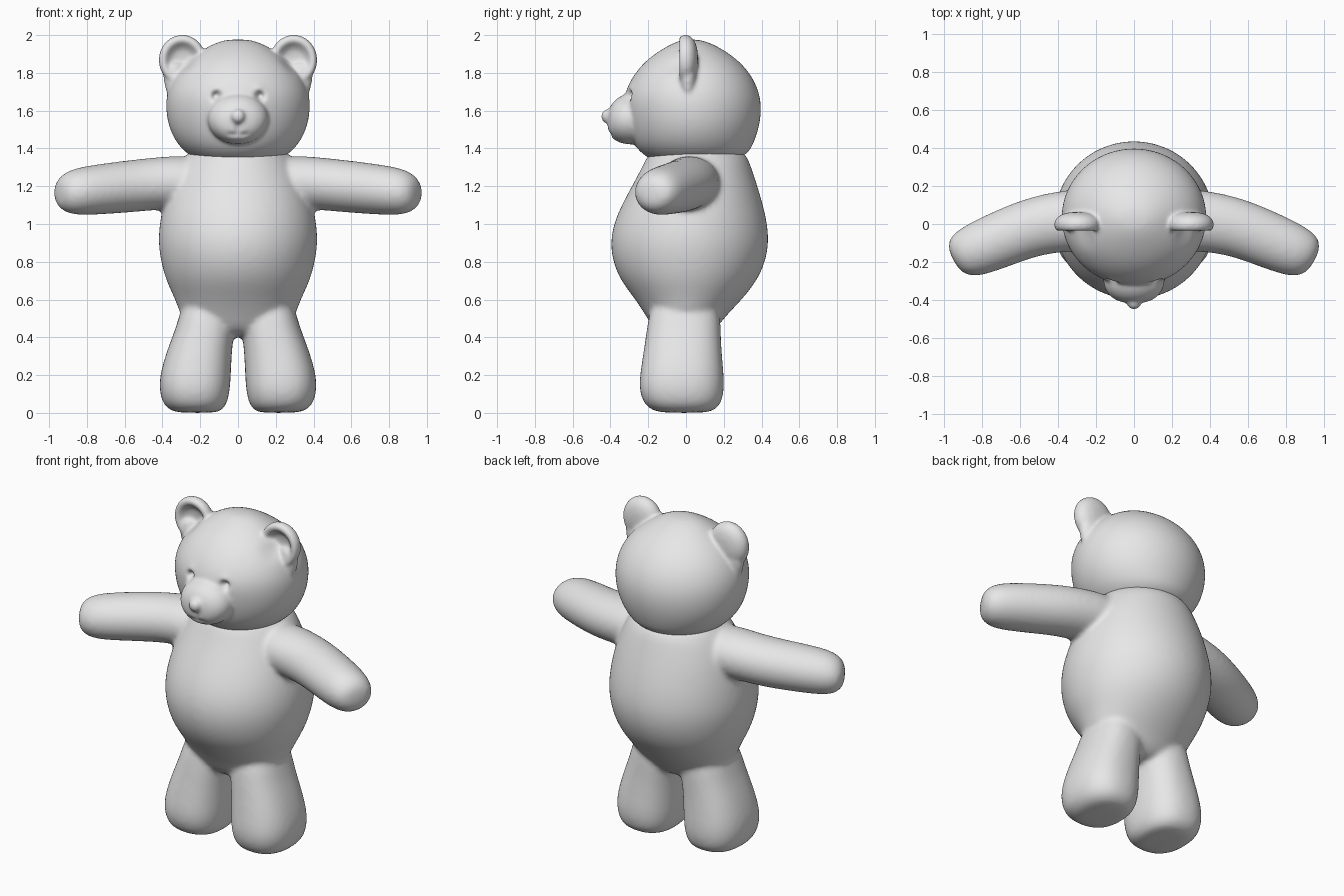
import bpy, bmesh, math
from mathutils import Vector

if "Cube" in bpy.data.objects:
    bpy.data.objects.remove(bpy.data.objects["Cube"])

plush = bpy.data.materials.new("plush_grey")
plush.diffuse_color = (0.8, 0.8, 0.8, 1)
plush.use_nodes = True
plush.node_tree.nodes["Principled BSDF"].inputs["Base Color"].default_value = plush.diffuse_color
X, Y, Z = Vector((1, 0, 0)), Vector((0, 1, 0)), Vector((0, 0, 1))


def loft(bm, rings, power=2.0, n=24):
    """Closed tube through rings of (centre, u radius vector, v radius vector)."""
    def se(t):
        return math.copysign(abs(t) ** (2 / power), t)
    loops = []
    for c, u, v in rings:
        angs = [2 * math.pi * i / n for i in range(n)]
        loops.append([bm.verts.new(Vector(c) + u * se(math.cos(a)) + v * se(math.sin(a)))
                      for a in angs])
    for a, b in zip(loops, loops[1:]):
        for i in range(n):
            j = (i + 1) % n
            bm.faces.new((a[i], a[j], b[j], b[i]))
    bm.faces.new(loops[0][::-1])
    bm.faces.new(loops[-1])


def stacked(bm, rows, cx=0.0, power=2.0):
    """Upright part from rows of (z, front y, back y, left x, right x)."""
    loft(bm, [((cx + (l + r) / 2, (f + b) / 2, z), X * (r - l) / 2, Y * (b - f) / 2)
              for z, f, b, l, r in rows], power)


def finish(bm, name, voxel, smooth):
    """Fuse the overlapping volumes into one soft skin."""
    bmesh.ops.recalc_face_normals(bm, faces=bm.faces)
    me = bpy.data.meshes.new(name)
    bm.to_mesh(me)
    bm.free()
    ob = bpy.data.objects.new(name, me)
    bpy.context.collection.objects.link(ob)
    m = ob.modifiers.new("round", 'SUBSURF')
    m.levels = m.render_levels = 2
    m = ob.modifiers.new("fuse", 'REMESH')
    m.mode = 'VOXEL'
    m.voxel_size = voxel
    m = ob.modifiers.new("soften", 'SMOOTH')
    m.factor, m.iterations = 0.5, smooth
    bpy.ops.object.select_all(action='DESELECT')
    bpy.context.view_layer.objects.active = ob
    ob.select_set(True)
    bpy.ops.object.convert(target='MESH')
    bpy.ops.object.shade_smooth()
    ob.data.materials.clear()
    ob.data.materials.append(plush)
    return ob


def press(ob, at, push, radius):
    """Push the skin around a point, fading with distance."""
    at, push = Vector(at), Vector(push)
    for v in ob.data.vertices:
        d = (v.co - at).length / radius
        if d < 3:
            v.co += push * math.exp(-d * d)


# ---- body: torso, legs and arms ----
bm = bmesh.new()
torso = [(0.40, -.10, .10, .16), (0.44, -.17, .16, .25), (0.50, -.205, .20, .30),
         (0.60, -.27, .30, .335), (0.70, -.35, .38, .385), (0.80, -.392, .425, .412),
         (0.90, -.405, .443, .427), (1.00, -.388, .435, .42), (1.10, -.345, .412, .40),
         (1.20, -.29, .382, .37), (1.30, -.235, .348, .325), (1.38, -.20, .32, .27),
         (1.43, -.12, .22, .18)]
stacked(bm, [(z, f, b, -w, w) for z, f, b, w in torso])

leg = [(0.0, -.12, .10, .12, .31), (0.012, -.18, .15, .085, .36), (0.05, -.228, .19, .055, .402),
       (0.13, -.252, .205, .04, .42), (0.22, -.243, .20, .036, .412), (0.35, -.222, .188, .03, .37),
       (0.45, -.208, .185, .015, .33), (0.56, -.19, .18, .02, .30), (0.64, -.12, .12, .08, .24)]
arm = [(.12, .03, 1.21, 4, .15, .13), (.30, .02, 1.22, 5, .165, .145), (.42, .008, 1.215, 8, .16, .14),
       (.55, -.02, 1.202, 15, .155, .14), (.70, -.08, 1.187, 24, .15, .136),
       (.82, -.132, 1.175, 27, .143, .13), (.892, -.163, 1.168, 28, .128, .116),
       (.935, -.183, 1.165, 28, .095, .083), (.95, -.19, 1.165, 28, .045, .04)]
for s in (-1, 1):
    stacked(bm, [(z, f, b, min(s * l, s * r), max(s * l, s * r)) for z, f, b, l, r in leg], power=2.4)
    rings = []
    for x, y, z, yaw, ry, rz in arm:
        a = math.radians(yaw)
        rings.append(((s * x, y, z), Vector((s * math.sin(a), math.cos(a), 0)) * ry, Z * rz))
    loft(bm, rings)
finish(bm, "body", 0.014, 10)

# ---- head: skull, muzzle, nose and ears ----
bm = bmesh.new()
skull = [(1.30, -.08, .16, .12), (1.325, -.16, .24, .20), (1.37, -.235, .33, .27),
         (1.42, -.28, .358, .322), (1.50, -.31, .388, .367), (1.60, -.33, .405, .387),
         (1.70, -.33, .393, .382), (1.80, -.275, .343, .335), (1.88, -.20, .265, .255),
         (1.94, -.105, .17, .16), (1.965, -.05, .11, .10), (1.977, -.01, .06, .05)]
stacked(bm, [(z, f, b, -w, w) for z, f, b, w in skull])

muzzle = [(-.20, 1.56, .15, .13), (-.27, 1.56, .166, .142), (-.33, 1.555, .16, .134),
          (-.375, 1.55, .135, .11), (-.405, 1.543, .09, .078), (-.417, 1.54, .035, .035)]
loft(bm, [((0, y, z), X * rx, Z * rz) for y, z, rx, rz in muzzle])

nose = [(-.38, .035), (-.41, .042), (-.435, .034), (-.45, .014)]
loft(bm, [((0, y, 1.57), X * r, Z * r) for y, r in nose])

# cupped ear: inner dish, rolled rim, rounded back
ear = [(.008, .025), (.005, .06), (-.03, .088), (-.045, .108), (-.02, .132),
       (.02, .13), (.052, .095), (.064, .035)]
for s in (-1, 1):
    loft(bm, [((s * .295, y, 1.868), X * r * .97, Z * r * 1.04) for y, r in ear])
    # ear root running down the side of the head
    loft(bm, [((s * .33, .01, z), X * r, Y * r * .7) for z, r in
              ((1.66, .03), (1.70, .052), (1.78, .07), (1.86, .06))])
head = finish(bm, "head", 0.01, 7)

for s in (-1, 1):
    press(head, (s * .275, -.07, 1.85), (0, .045, 0), .05)      # ear hollow
    press(head, (s * .118, -.31, 1.68), (0, .04, 0), .024)      # eye socket
    press(head, (s * .118, -.31, 1.72), (0, -.008, 0), .03)     # brow
    for i in range(1, 5):                                       # mouth curve
        press(head, (s * .022 * i, -.405 + .004 * i * i, 1.468 + .003 * i * i), (0, .007, .002), .016)
for i in range(4):                                              # lip groove
    press(head, (0, -.41, 1.47 + .02 * i), (0, .009, 0), .015)
head.data.update()
